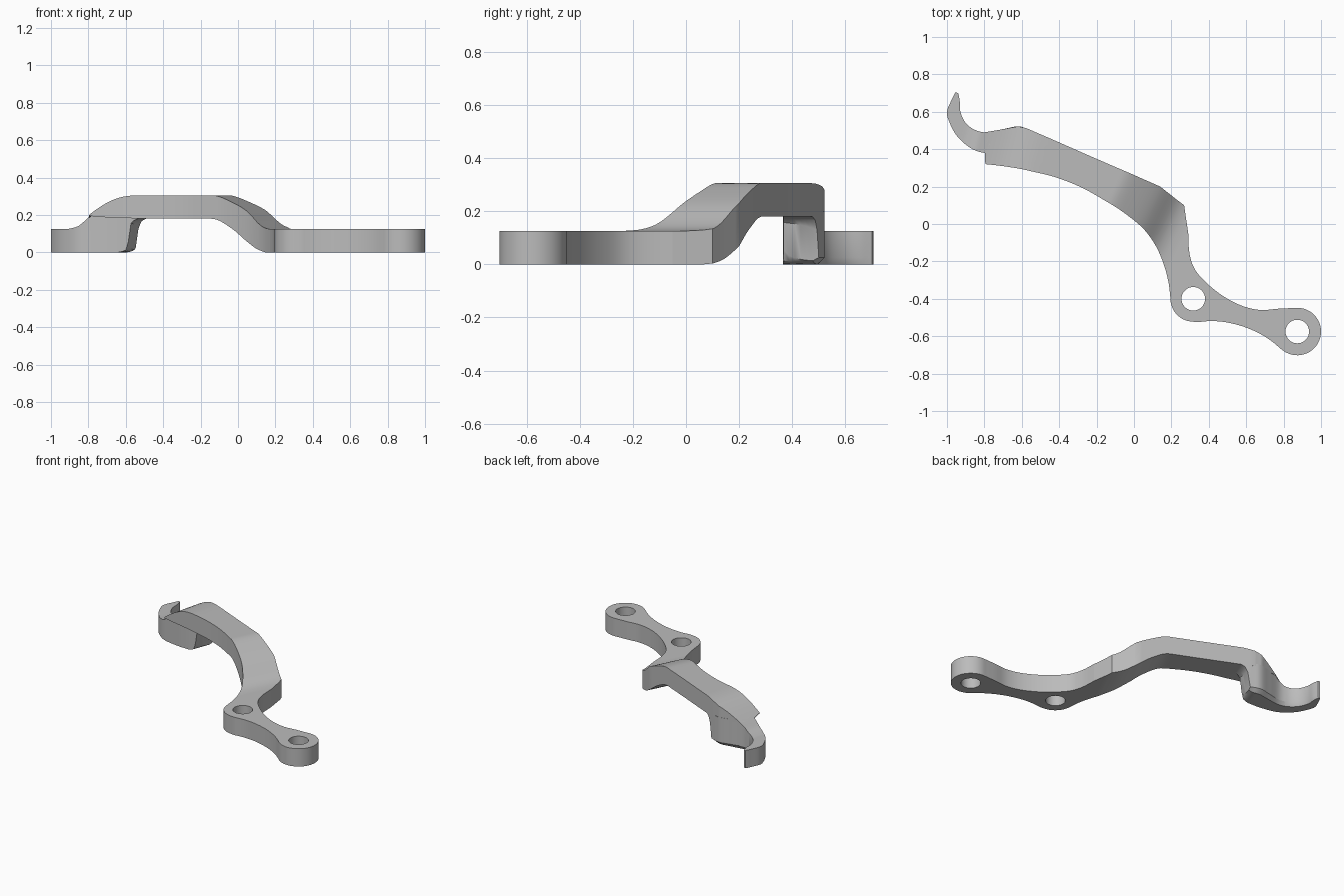
import bpy, bmesh, math
from mathutils import Vector

cube = bpy.data.objects.get("Cube")
if cube:
    bpy.data.objects.remove(cube)

grey = bpy.data.materials.new("plain grey")
grey.use_nodes = True
COLOUR = (0.5, 0.5, 0.5, 1)
grey.diffuse_color = COLOUR
grey.node_tree.nodes["Principled BSDF"].inputs["Base Color"].default_value = COLOUR


def finish(obj):
    obj.data.materials.clear()
    obj.data.materials.append(grey)
    bpy.ops.object.select_all(action='DESELECT')
    obj.select_set(True)
    bpy.context.view_layer.objects.active = obj
    bpy.ops.object.shade_smooth_by_angle(angle=math.radians(32))


def hermite(p, i, t):
    """Smooth point between p[i] and p[i + 1]."""
    a, b = p[i], p[i + 1]
    m0 = (b - p[max(i - 1, 0)]) / 2
    m1 = (p[min(i + 2, len(p) - 1)] - a) / 2
    return (a * (2*t**3 - 3*t*t + 1) + m0 * (t**3 - 2*t*t + t)
            + b * (3*t*t - 2*t**3) + m1 * (t**3 - t*t))


def resample(points, steps, smooth=True):
    p = [Vector(q) for q in points]
    out = []
    for i in range(len(p) - 1):
        for k in range(steps):
            t = k / steps
            out.append(hermite(p, i, t) if smooth else p[i].lerp(p[i + 1], t))
    return out + [p[-1]]


def height(table):
    """Height lookup along a smooth profile."""
    fine = resample(table, 8)

    def lookup(s):
        if s <= fine[0].x:
            return fine[0].y
        for a, b in zip(fine, fine[1:]):
            if s <= b.x:
                return a.y + (b.y - a.y) * (s - a.x) / max(b.x - a.x, 1e-6)
        return fine[-1].y
    return lookup


def ribbon(name, front, back, top, bottom, across=6):
    """Solid between two edge paths with shaped top and bottom."""
    bm = bmesh.new()
    rings = []
    for f, b in zip(front, back):
        pts = [(f.lerp(b, k / across), k / across) for k in range(across + 1)]
        ring = [bm.verts.new((p.x, p.y, top(p.x, p.y))) for p, t in pts]
        ring += [bm.verts.new((p.x, p.y, bottom(p.x, p.y, t))) for p, t in reversed(pts)]
        rings.append(ring)
    n = len(rings[0])
    for r, q in zip(rings, rings[1:]):
        for k in range(n):
            bm.faces.new((r[k], r[(k + 1) % n], q[(k + 1) % n], q[k]))
    for ring in (rings[0], rings[-1]):
        bm.faces.new(ring)
    bmesh.ops.recalc_face_normals(bm, faces=bm.faces)
    mesh = bpy.data.meshes.new(name)
    bm.to_mesh(mesh)
    bm.free()
    obj = bpy.data.objects.new(name, mesh)
    bpy.context.collection.objects.link(obj)
    finish(obj)


# Height profiles along the hook rise, the bend and the foot
rise = height([(-.93, .125), (-.88, .135), (-.85, .15), (-.79, .2), (-.7, .26), (-.62, .293), (-.54, .305)])
bend_top = height([(-.16, .305), (-.1, .288), (.036, .23), (.14, .157), (.2, .132), (.26, .125)])
bend_under = height([(-.17, .18), (-.12, .165), (-.03, .115), (.036, .068), (.125, .02), (.21, 0)])
tip_under = height([(-.8, .195), (-.7, .187), (-.5, .18)])
foot_under = height([(-.59, 0), (-.56, .008), (-.54, .03), (-.533, .13), (-.515, .165), (-.48, .182)])


def along(x, y):
    return .894 * x - .447 * y


def top(x, y):
    return rise(x - .25 * (y - .35)) if x < -.35 else bend_top(along(x, y))


def arm_bottom(x, y, t):
    z = tip_under(x) if x < -.35 else bend_under(along(x, y))
    return min(z, top(x, y) - .005)


def foot_top(x, y):
    return min(top(x, y), .2)


def foot_bottom(x, y, t):
    lip = .025 if t > .99 else 0    # chamfer along the inner edge
    return min(max(foot_under(x - .4 * (y - .49)), lip), foot_top(x, y) - .005)


# Raised arm
arm_front = [(-.795, .32), (-.72, .312), (-.62, .297), (-.55, .282), (-.42, .25), (-.28, .195),
             (-.15, .122), (-.06, .065), (.04, -.015), (.1, -.09), (.14, -.165), (.17, -.25)]
arm_back = [(-.8, .49), (-.71, .505), (-.62, .522), (-.575, .512), (-.42, .445), (-.25, .37),
            (-.1, .305), (0, .262), (.14, .2), (.225, .133), (.268, .1), (.29, -.05)]
ribbon("raised_arm", resample(arm_front, 5), resample(arm_back, 5, False), top, arm_bottom)

# Hook and the foot under the arm
hook_outer = [(-.955, .705), (-.972, .67), (-1, .6), (-.985, .54), (-.95, .475), (-.9, .425),
              (-.84, .39), (-.74, .37), (-.66, .365), (-.6, .366), (-.52, .368)]
hook_inner = [(-.94, .7), (-.932, .66), (-.93, .61), (-.915, .565), (-.89, .53), (-.85, .503),
              (-.79, .49), (-.7, .507), (-.62, .522), (-.56, .505), (-.48, .47)]
ribbon("hook_and_foot", resample(hook_outer, 6), resample(hook_inner, 6), foot_top, foot_bottom)


# Flat pivot plate with two holes
def arc(cx, cy, r, start, end, n):
    return [Vector((cx + r * math.cos(math.radians(start + (end - start) * k / n)),
                    cy + r * math.sin(math.radians(start + (end - start) * k / n))))
            for k in range(n + 1)]


PIVOTS = [(.317, -.4), (.873, -.575)]
outline = resample([(.29, -.05), (.297, -.16), (.33, -.25), (.41, -.335), (.5, -.4), (.59, -.442),
                    (.68, -.46), (.77, -.453), (.86, -.449)], 4)
outline += arc(*PIVOTS[1], .127, 90, -118, 28)
outline += resample([(.79, -.672), (.73, -.622), (.66, -.58), (.58, -.547), (.49, -.525), (.41, -.519), (.34, -.525)], 4)
outline += arc(*PIVOTS[0], .122, -95, -172, 10)
outline += resample([(.195, -.4), (.186, -.32), (.17, -.25)], 4)

curve = bpy.data.curves.new("pivot_plate", 'CURVE')
curve.dimensions = '2D'
curve.fill_mode = 'BOTH'
curve.extrude = .0625
for loop in [outline] + [arc(*c, .063, 0, 350, 35) for c in PIVOTS]:
    spline = curve.splines.new('POLY')
    spline.points.add(len(loop) - 1)
    for point, p in zip(spline.points, loop):
        point.co = (p.x, p.y, 0, 1)
    spline.use_cyclic_u = True
plate = bpy.data.objects.new("pivot_plate", curve)
plate.location.z = .0625
bpy.context.collection.objects.link(plate)
bpy.ops.object.select_all(action='DESELECT')
plate.select_set(True)
bpy.context.view_layer.objects.active = plate
bpy.ops.object.convert(target='MESH')
plate = bpy.context.view_layer.objects.active

# Weld the plate walls to its faces
bm = bmesh.new()
bm.from_mesh(plate.data)
bmesh.ops.remove_doubles(bm, verts=bm.verts, dist=.0005)
bmesh.ops.recalc_face_normals(bm, faces=bm.faces)
bm.to_mesh(plate.data)
bm.free()
finish(plate)
